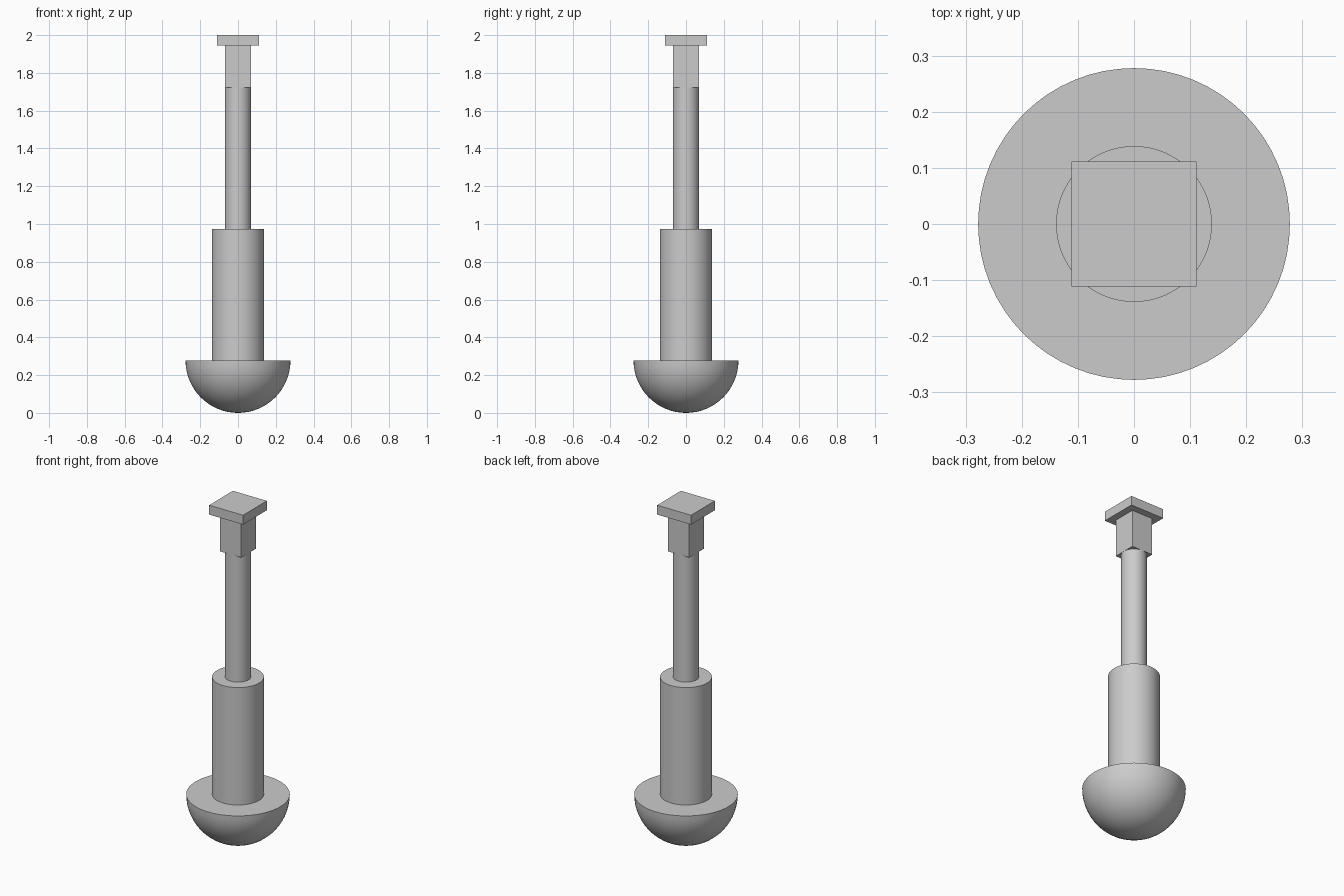
import bpy
import math
import bmesh

U = 1 / 72      # base unit: the whole height is 144 units
SIDES = 64

cube = bpy.data.objects.get("Cube")
if cube:
    bpy.data.objects.remove(cube, do_unlink=True)

grey = bpy.data.materials.new("light grey")
grey.use_nodes = True
grey.diffuse_color = (0.6, 0.6, 0.6, 1)
grey.node_tree.nodes["Principled BSDF"].inputs["Base Color"].default_value = (0.6, 0.6, 0.6, 1)


def finish(name, smooth):
    obj = bpy.context.object
    obj.name = obj.data.name = name
    obj.data.materials.append(grey)
    if smooth:
        bpy.ops.object.shade_smooth_by_angle(angle=math.radians(35))
    return obj


def cylinder(name, radius, bottom, top):
    bpy.ops.mesh.primitive_cylinder_add(vertices=SIDES, radius=radius * U, depth=(top - bottom) * U,
                                        location=(0, 0, (bottom + top) / 2 * U))
    return finish(name, True)


def block(name, width, bottom, top):
    bpy.ops.mesh.primitive_cube_add(size=1, location=(0, 0, (bottom + top) / 2 * U))
    obj = finish(name, False)
    obj.scale = (width * U, width * U, (top - bottom) * U)
    return obj


# Rounded foot: the lower half of a sphere, closed by a flat lid
bpy.ops.mesh.primitive_uv_sphere_add(segments=SIDES, ring_count=32, radius=20 * U, location=(0, 0, 20 * U))
foot = bpy.context.object
bm = bmesh.new()
bm.from_mesh(foot.data)
bmesh.ops.delete(bm, geom=[v for v in bm.verts if v.co.z > 0.001], context="VERTS")
bmesh.ops.contextual_create(bm, geom=[e for e in bm.edges if e.is_boundary])
bmesh.ops.recalc_face_normals(bm, faces=bm.faces)
bm.to_mesh(foot.data)
bm.free()
finish("round_foot", True)

# Stem and square head
cylinder("sleeve", 10, 20, 70)
cylinder("shaft", 5, 70, 124)
block("square_neck", 10, 124, 140)
block("top_plate", 16, 140, 144)
